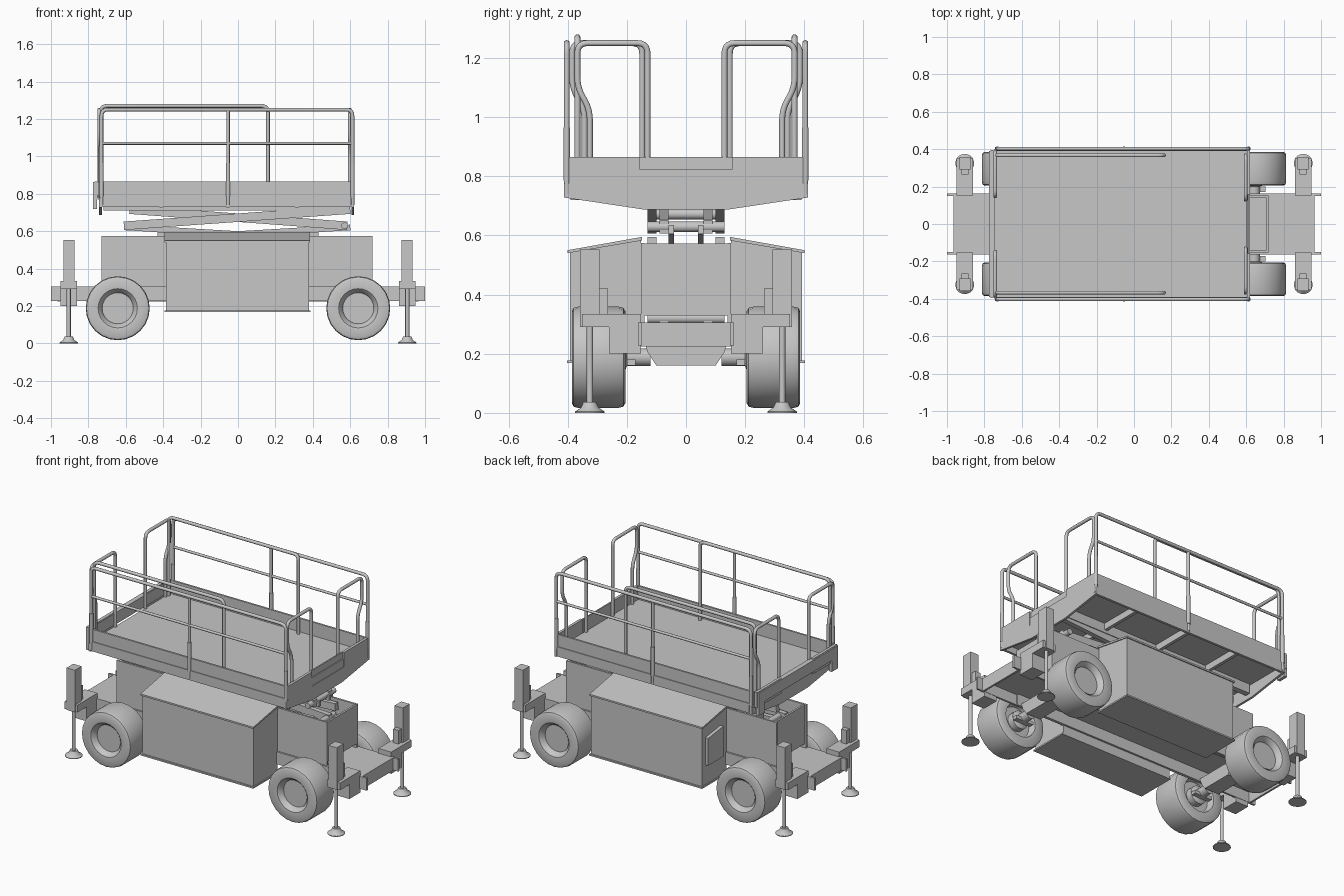
import bpy, bmesh, math
from mathutils import Vector, Matrix

cube = bpy.data.objects.get("Cube")
if cube:
    bpy.data.objects.remove(cube, do_unlink=True)

grey = bpy.data.materials.new("plain grey")
grey.use_nodes = True
COLOUR = (0.57, 0.57, 0.57, 1)
grey.diffuse_color = COLOUR
grey.node_tree.nodes["Principled BSDF"].inputs["Base Color"].default_value = COLOUR


def finish(name, bm, smooth=False):
    bmesh.ops.recalc_face_normals(bm, faces=bm.faces)
    mesh = bpy.data.meshes.new(name)
    bm.to_mesh(mesh)
    bm.free()
    mesh.materials.append(grey)
    ob = bpy.data.objects.new(name, mesh)
    bpy.context.collection.objects.link(ob)
    if smooth:
        bpy.ops.object.select_all(action="DESELECT")
        ob.select_set(True)
        bpy.context.view_layer.objects.active = ob
        bpy.ops.object.shade_smooth_by_angle(angle=math.radians(35))
    return ob


def box(name, x, y, z):
    """Box from (min, max) ranges on each axis."""
    bm = bmesh.new()
    bmesh.ops.create_cube(bm, size=1)
    for v in bm.verts:
        v.co = [(r[0] + r[1]) / 2 + c * (r[1] - r[0]) for r, c in zip((x, y, z), v.co)]
    return finish(name, bm)


def prism(name, outline, x):
    """Extrude a (y, z) outline along x."""
    bm = bmesh.new()
    face = bm.faces.new([bm.verts.new((x[0], y, z)) for y, z in outline])
    ext = bmesh.ops.extrude_face_region(bm, geom=[face])
    moved = [g for g in ext["geom"] if isinstance(g, bmesh.types.BMVert)]
    bmesh.ops.translate(bm, verts=moved, vec=(x[1] - x[0], 0, 0))
    return finish(name, bm)


def lathe(name, profile, matrix, steps=28):
    """Spin a (radius, height) profile about local z."""
    bm = bmesh.new()
    verts = [bm.verts.new((r, 0, h)) for r, h in profile]
    edges = [bm.edges.new(p) for p in zip(verts, verts[1:])]
    bmesh.ops.spin(bm, geom=verts + edges, cent=(0, 0, 0), axis=(0, 0, 1),
                   angle=math.tau, steps=steps, use_duplicate=False)
    bmesh.ops.remove_doubles(bm, verts=bm.verts, dist=0.0005)
    bm.transform(matrix)
    return finish(name, bm, True)


def tube(name, points, radius=0.01, bend=0.035):
    """Round tube along a path, with rounded corners."""
    pts = [Vector(p) for p in points]
    path = [pts[0]]
    for a, b, c in zip(pts, pts[1:], pts[2:]):
        p = b + (a - b).normalized() * min(bend, (a - b).length / 2.1)
        q = b + (c - b).normalized() * min(bend, (c - b).length / 2.1)
        for i in range(6):
            t = i / 5
            path.append(p * (1 - t) ** 2 + b * 2 * t * (1 - t) + q * t * t)
    path.append(pts[-1])
    curve = bpy.data.curves.new(name, "CURVE")
    curve.dimensions = "3D"
    curve.bevel_depth = radius
    curve.bevel_resolution = 4
    curve.use_fill_caps = True
    spline = curve.splines.new("POLY")
    spline.points.add(len(path) - 1)
    for point, co in zip(spline.points, path):
        point.co = (*co, 1)
    temp = bpy.data.objects.new(name, curve)
    bpy.context.collection.objects.link(temp)
    bpy.context.view_layer.update()
    mesh = temp.to_mesh()
    bm = bmesh.new()
    bm.from_mesh(mesh)
    bmesh.ops.remove_doubles(bm, verts=bm.verts, dist=0.0002)
    temp.to_mesh_clear()
    bpy.data.objects.remove(temp)
    return finish(name, bm, True)


def beam(name, a, b, y, height):
    """Rectangular bar between two (x, z) points."""
    a, b = Vector(a), Vector(b)
    ob = box(name, (0, (b - a).length), y, (-height / 2, height / 2))
    tilt = math.atan2(b.y - a.y, b.x - a.x)
    ob.data.transform(Matrix.Translation((a.x, 0, a.y)) @ Matrix.Rotation(-tilt, 4, "Y"))
    return ob


def span(s, a, b):
    """Range mirrored by the sign s."""
    return tuple(sorted((s * a, s * b)))


# Chassis: open trough, open underneath below its floor plate
box("chassis_floor", (-0.72, 0.71), (-0.14, 0.14), (0.295, 0.305))
for s in (-1, 1):
    box("chassis_wall", (-0.73, 0.72), span(s, 0.14, 0.152), (0.225, 0.575))
    box("chassis_end", span(s, 0.708, 0.72), (-0.14, 0.14), (0.33, 0.573))
    box("chassis_side_bar", (-1, 1), span(s, 0.15, 0.162), (0.228, 0.305))

# Side cabinets with sloping lids
for s in (-1, 1):
    prism("cabinet", [(s * y, z) for y, z in
          ((0.152, 0.175), (0.392, 0.175), (0.392, 0.542), (0.152, 0.585))], (-0.385, 0.38))
    prism("cabinet_lid", [(s * y, z) for y, z in
          ((0.148, 0.583), (0.4, 0.54), (0.4, 0.55), (0.148, 0.595))], (-0.393, 0.386))
    box("cabinet_base", (-0.392, 0.387), span(s, 0.152, 0.402), (0.168, 0.177))
prism("cabinet_end_panel", [(0.21, 0.3), (0.36, 0.3), (0.36, 0.47), (0.21, 0.49)], (-0.405, -0.385))

# Wheels and axles
tyre = [(0, 0.35), (0.083, 0.35), (0.086, 0.362), (0.105, 0.382), (0.155, 0.386),
        (0.167, 0.38), (0.171, 0.365), (0.171, 0.228), (0.167, 0.212), (0.155, 0.205),
        (0.105, 0.207), (0.095, 0.25), (0, 0.25)]
for sx in (-1, 1):
    x = sx * 0.643
    for sy in (-1, 1):
        turn = Matrix.Translation((x, 0, 0.188)) @ Matrix.Rotation(-sy * math.pi / 2, 4, "X")
        lathe("wheel", tyre, turn, 24)
        lathe("axle_hub", [(0.055, 0.255), (0.055, 0.21), (0.03, 0.2), (0.03, 0.12), (0, 0.12)], turn)
        box("steering_arm", (x - 0.06, x + 0.06), span(sy, 0.17, 0.2), (0.16, 0.18))
    prism("axle_housing", [(-0.14, 0.24), (-0.13, 0.205), (-0.1, 0.16), (0.1, 0.16), (0.13, 0.205),
                           (0.14, 0.24)], (x - 0.05, x + 0.05))

# Outriggers at both ends
foot = [(0, 0), (0.05, 0), (0.05, 0.004), (0.03, 0.018), (0.022, 0.036), (0, 0.036)]
for sx in (-1, 1):
    box("end_deck", span(sx, 0.71, 0.965), (-0.15, 0.15), (0.293, 0.305))
    box("end_deck_lip", span(sx, 0.953, 0.965), (-0.15, 0.15), (0.225, 0.293))
    for sy in (-1, 1):
        prism("outrigger_crossbeam", [(sy * y, z) for y, z in
              ((0.152, 0.2), (0.26, 0.2), (0.26, 0.29), (0.352, 0.29), (0.352, 0.335), (0.152, 0.335))],
              span(sx, 0.862, 0.95))
        box("outrigger_leg", span(sx, 0.875, 0.932), span(sy, 0.292, 0.358), (0.29, 0.552))
        box("leg_bracket", span(sx, 0.885, 0.922), span(sy, 0.264, 0.3), (0.33, 0.42))
        place = Matrix.Translation((sx * 0.905, sy * 0.325, 0))
        tube("outrigger_rod", [(sx * 0.905, sy * 0.325, z) for z in (0.02, 0.3)], 0.011)
        lathe("outrigger_foot", foot, place, 20)

# Folded scissor stack: crossed arms in layers with pivot pins
for layer, z in enumerate((0.35, 0.43, 0.51, 0.672)):
    rise = 0.043 if layer == 3 else 0.03
    for s in (-1, 1):
        beam("scissor_outer_arm", (-0.61, z - rise), (0.6, z + rise), span(s, 0.1, 0.13), 0.045)
        beam("scissor_inner_arm", (-0.58, z + rise), (0.585, z - rise), span(s, 0.06, 0.09), 0.045)
        tube("pivot_pin", [(s * 0.57, y, z - rise) for y in (-0.13, 0.13)], 0.018)
    tube("centre_pin", [(0, y, z) for y in (-0.13, 0.13)], 0.018)
for sy in (-1, 1):
    box("scissor_rest_bar", (-0.43, 0.43), span(sy, 0.1, 0.13), (0.555, 0.595))
    for sx in (-1, 1):
        beam("scissor_link_arm", (sx * 0.6, 0.62), (0, 0.585), span(sy, 0.04, 0.06), 0.03)

# Platform deck, side boards and ribs
box("platform_deck", (-0.745, 0.615), (-0.395, 0.395), (0.768, 0.78))
for s in (-1, 1):
    box("side_channel", (-0.74, 0.615), span(s, 0.392, 0.407), (0.73, 0.79))
    box("side_toe_board", (-0.745, 0.62), span(s, 0.39, 0.402), (0.785, 0.865))
    box("slide_rail", (-0.72, 0.6), span(s, 0.1, 0.135), (0.71, 0.768))
    for x in (-0.755, 0.615):
        box("end_toe_board", (x - 0.012, x + 0.005), span(s, 0.157, 0.395), (0.77, 0.865))
    box("corner_tab", (-0.775, -0.755), span(s, 0.33, 0.39), (0.72, 0.8))
box("rear_sill", (-0.775, -0.745), (-0.39, 0.39), (0.79, 0.862))
box("gate_toe_board", (0.602, 0.616), (-0.157, 0.157), (0.77, 0.825))
box("gate_inner_board", (0.602, 0.61), (-0.157, 0.157), (0.825, 0.865))
for x in (-0.735, 0.613):
    prism("platform_end_plate", [(-0.412, 0.775), (-0.412, 0.728), (-0.14, 0.687),
          (0.14, 0.687), (0.412, 0.728), (0.412, 0.775)], (x - 0.007, x + 0.007))
for x in (-0.41, -0.055, 0.315):
    box("deck_rib", (x - 0.01, x + 0.01), (-0.4, 0.4), (0.728, 0.768))

# Guard rails
for s in (-1, 1):
    y = s * 0.403
    tube("side_guard_rail", [(-0.73, y, 0.74), (-0.73, y, 1.25), (0.612, y, 1.25), (0.612, y, 0.74)])
    tube("side_mid_rail", [(-0.73, y, 1.07), (0.612, y, 1.07)], 0.008)
    tube("side_middle_post", [(-0.053, y, 0.74), (-0.053, y, 1.25)], 0.009)
    for x in (-0.73, -0.053, 0.612):
        tube("post_sleeve", [(x, y, 0.785), (x, y, 0.965)], 0.0115)
    y = s * 0.367
    tube("inner_hand_rail", [(-0.735, y, 0.78), (-0.735, y, 1.27), (0.16, y, 1.27), (0.16, y, 0.78)])
    for x, shift in ((-0.742, 0.018), (0.597, 0)):
        tube("end_guard_loop", [(x, s * (yy + shift), z) for yy, z in
             ((0.325, 0.78), (0.325, 1.025), (0.367, 1.1), (0.367, 1.25), (0.13, 1.25), (0.13, 0.78))])
